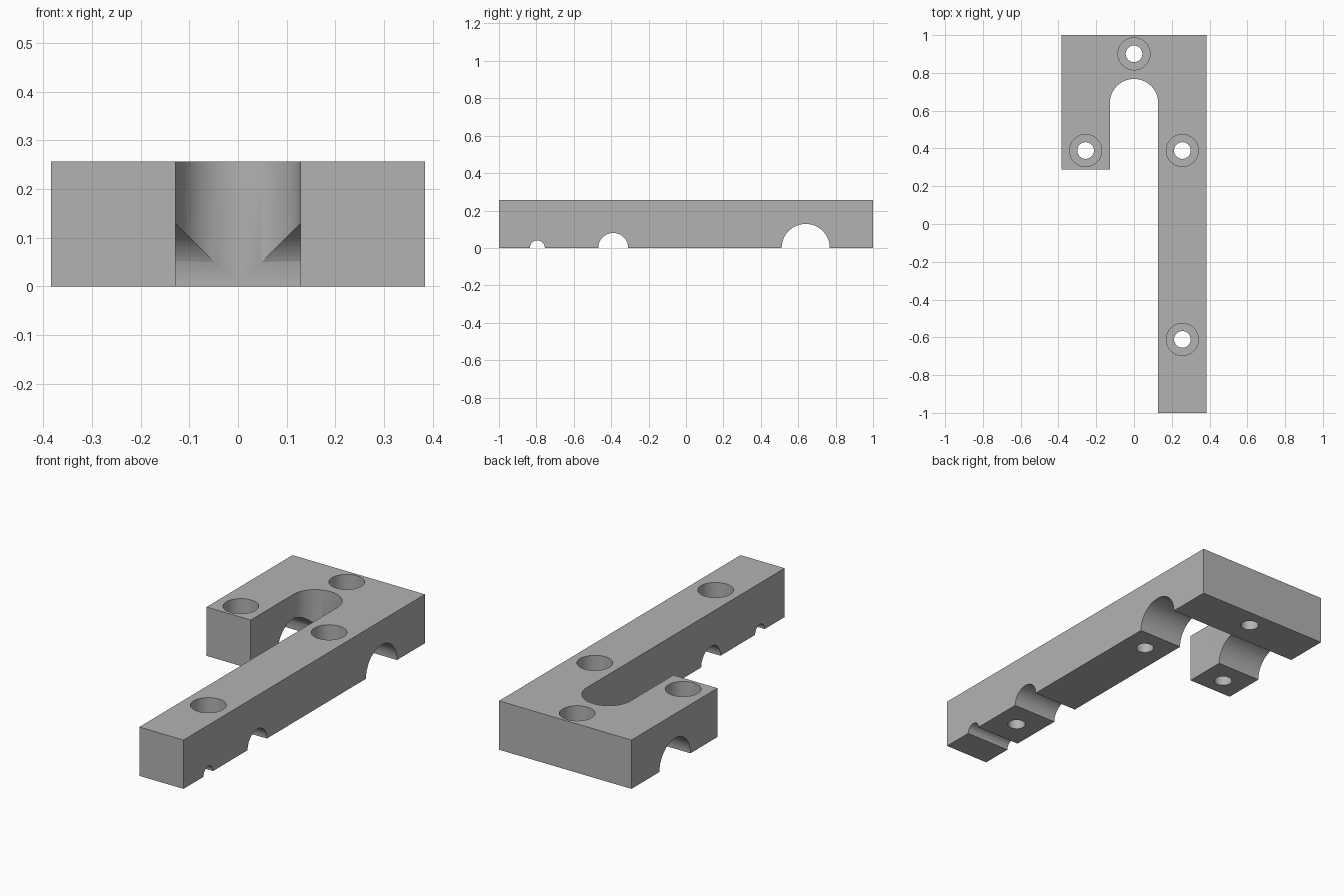
import bpy, bmesh, math
from mathutils import Matrix, Vector

if "Cube" in bpy.data.objects:
    bpy.data.objects.remove(bpy.data.objects["Cube"])

H = 0.256          # plate thickness
W = 0.384          # half width
S = 0.128          # slot half width and radius
YC = 0.64          # centre of the slot's round end

grey = bpy.data.materials.new("plain grey")
grey.diffuse_color = (0.45, 0.45, 0.45, 1)
grey.use_nodes = True
grey.node_tree.nodes["Principled BSDF"].inputs["Base Color"].default_value = grey.diffuse_color


def add_object(name, bm):
    bmesh.ops.recalc_face_normals(bm, faces=bm.faces)
    mesh = bpy.data.meshes.new(name)
    bm.to_mesh(mesh)
    bm.free()
    mesh.materials.append(grey)
    obj = bpy.data.objects.new(name, mesh)
    bpy.context.collection.objects.link(obj)
    return obj


def cylinder(name, centre, radius, length, axis="Z"):
    bm = bmesh.new()
    turn = Matrix.Rotation(math.pi / 2, 4, "Y") if axis == "X" else Matrix()
    bmesh.ops.create_cone(bm, cap_ends=True, segments=64, radius1=radius, radius2=radius,
                          depth=length, matrix=Matrix.Translation(centre) @ turn)
    return add_object(name, bm)


# Hook-shaped plate: long right arm, short left arm, round-ended slot between
outline = [(W, -1), (W, 1), (-W, 1), (-W, 0.288), (-S, 0.288)]
for i in range(33):
    a = math.pi * (1 - i / 32)
    outline.append((S * math.cos(a), YC + S * math.sin(a)))
outline.append((S, -1))
bm = bmesh.new()
face = bm.faces.new([bm.verts.new((x, y, 0)) for x, y in outline])
solid = bmesh.ops.extrude_face_region(bm, geom=[face])
bmesh.ops.translate(bm, vec=Vector((0, 0, H)),
                    verts=[v for v in solid["geom"] if isinstance(v, bmesh.types.BMVert)])
plate = add_object("hook_plate", bm)

cutters = []
# Half-round channels across the underside
for y, r in ((YC, 0.1285), (-0.389, 0.08), (-0.795, 0.04)):
    cutters.append(cylinder("channel_cutter", (0, y, 0), r, 1.2, "X"))
# Counterbored screw holes
for x, y in ((0, 0.901), (-0.256, 0.389), (0.256, 0.389), (0.256, -0.611)):
    cutters.append(cylinder("screw_hole_cutter", (x, y, H / 2), 0.044, 0.6))
    cutters.append(cylinder("counterbore_cutter", (x, y, H), 0.085, H))

bpy.context.view_layer.objects.active = plate
for cutter in cutters:
    mod = plate.modifiers.new("cut", "BOOLEAN")
    mod.operation = "DIFFERENCE"
    mod.solver = "EXACT"
    mod.object = cutter
    bpy.ops.object.modifier_apply(modifier=mod.name)
    bpy.data.objects.remove(cutter)

# Smooth curved walls, crisp edges
bpy.ops.object.select_all(action="DESELECT")
plate.select_set(True)
bpy.ops.object.shade_smooth_by_angle(angle=math.radians(30))
